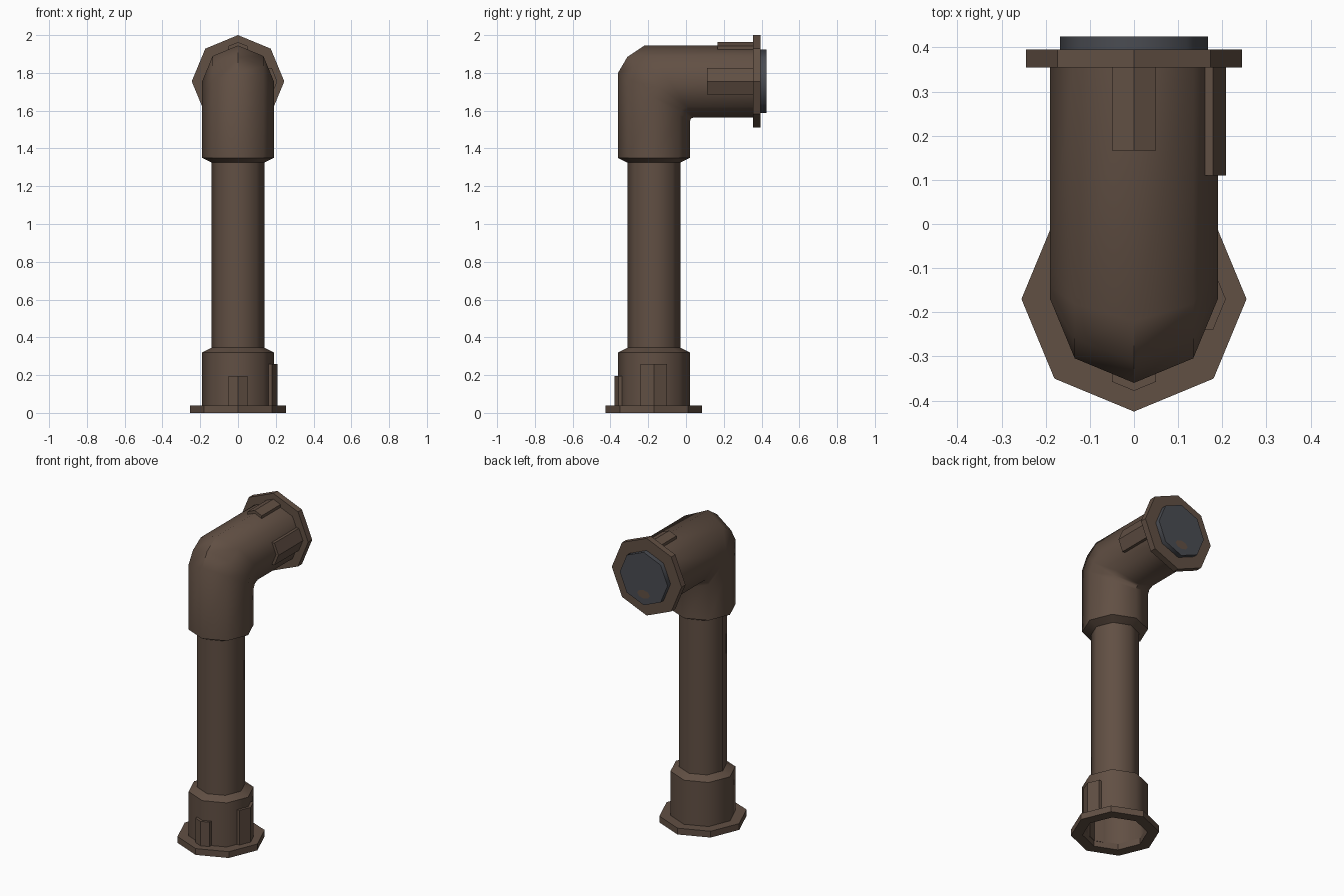
import bpy, math
from mathutils import Vector

if "Cube" in bpy.data.objects:
    bpy.data.objects.remove(bpy.data.objects["Cube"])

def material(name, rgb):
    m = bpy.data.materials.new(name)
    m.diffuse_color = (*rgb, 1)
    m.use_nodes = True
    m.node_tree.nodes["Principled BSDF"].inputs["Base Color"].default_value = m.diffuse_color
    return m

BROWN = material("rusty brown", (0.120, 0.079, 0.057))
DARK = material("dark grey", (0.068, 0.072, 0.084))
AXIS_Y, AXIS_Z = -0.17, 1.755   # centre lines of upright and outlet

def make(name, verts, faces, mat, smooth=None):
    me = bpy.data.meshes.new(name)
    me.from_pydata([tuple(v) for v in verts], [], faces)
    me.materials.append(mat)
    ob = bpy.data.objects.new(name, me)
    bpy.context.collection.objects.link(ob)
    bpy.ops.object.select_all(action='DESELECT')
    ob.select_set(True)
    bpy.context.view_layer.objects.active = ob
    bpy.ops.object.mode_set(mode='EDIT')
    bpy.ops.mesh.select_all(action='SELECT')
    bpy.ops.mesh.normals_make_consistent(inside=False)
    bpy.ops.object.mode_set(mode='OBJECT')
    if smooth:
        bpy.ops.object.shade_smooth_by_angle(angle=math.radians(smooth))
    return ob

def skin(name, rings, mat, smooth=None, loop=False, cap=False, n=8):
    """Octagonal tube; each ring is (outer point, inner point, half width) in the YZ plane."""
    verts, faces = [], []
    for (y0, z0), (y1, z1), r in rings:
        for k in range(n):
            a = 2 * math.pi * k / n
            t = (1 - math.cos(a)) / 2
            verts.append((r * math.sin(a), y0 + (y1 - y0) * t, z0 + (z1 - z0) * t))
    m = len(rings)
    for i in range(m if loop else m - 1):
        j = (i + 1) % m
        for k in range(n):
            l = (k + 1) % n
            faces.append((i*n + k, i*n + l, j*n + l, j*n + k))
    if cap:
        faces.append(tuple(range((m - 1) * n, m * n)))
    return make(name, verts, faces, mat, smooth)

def up(z, r):       # ring around the upright
    return ((AXIS_Y - r, z), (AXIS_Y + r, z), r)

def out(y, r):      # ring around the outlet
    return ((y, AXIS_Z + r), (y, AXIS_Z - r), r)

# pipe: base collar, slim shaft, upper collar, elbow, outlet
R = 0.19
skin("pipe", [up(0, R), up(0.32, R), up(0.345, 0.14), up(1.325, 0.14), up(1.35, R),
              ((-0.36, 1.80), (0.02, 1.54), R),
              ((-0.31, 1.885), (0.026, 1.559), R),
              ((-0.22, 1.945), (0.045, 1.565), R),
              out(0.375, R)], BROWN, 50)

# flanges
skin("base_flange", [up(0, 0.188), up(0, 0.255), up(0.04, 0.255), up(0.04, 0.188)], BROWN, loop=True)
skin("outlet_flange", [out(0.355, 0.16), out(0.355, 0.245), out(0.395, 0.245), out(0.395, 0.16)],
     BROWN, loop=True)

# dark plug in the outlet, with a small rust spot on its face
skin("outlet_plug", [out(0.37, 0.168), out(0.425, 0.168)], DARK, 50, cap=True)
spot = [(0.045 * math.cos(i * math.pi / 4), 0.427, AXIS_Z - 0.098 + 0.027 * math.sin(i * math.pi / 4))
        for i in range(8)]
make("rust_spot", spot, [tuple(range(7, -1, -1))], BROWN)

def bent_plate(name, origin, radial, across, along, half, length):
    """Raised plate folded over one corner of the octagon."""
    o, u, v, w = map(Vector, (origin, radial, across, along))
    s = math.tan(math.pi / 8)
    prof = [(r - abs(t) * s, t) for r, ts in ((0.208, (-half, 0, half)), (0.185, (half, 0, -half)))
            for t in ts]
    verts = [o + u * a + v * b + w * h for h in (0, length) for a, b in prof]
    faces = [(i, (i + 1) % 6, (i + 1) % 6 + 6, i + 6) for i in range(6)]
    faces += [(0, 1, 4, 5), (1, 2, 3, 4), (6, 7, 10, 11), (7, 8, 9, 10)]
    return make(name, verts, faces, BROWN)

# wide plate on the right and narrow plate on the outer side, at both ends
X, Y, Z = (1, 0, 0), (0, 1, 0), (0, 0, 1)
base, end = (0, AXIS_Y, 0.035), (0, 0.36, AXIS_Z)
bent_plate("base_side_plate", base, X, Y, Z, 0.07, 0.225)
bent_plate("base_front_plate", base, (0, -1, 0), X, Z, 0.05, 0.16)
bent_plate("outlet_side_plate", end, X, Z, (0, -1, 0), 0.07, 0.25)
bent_plate("outlet_top_plate", end, Z, X, (0, -1, 0), 0.05, 0.193)
